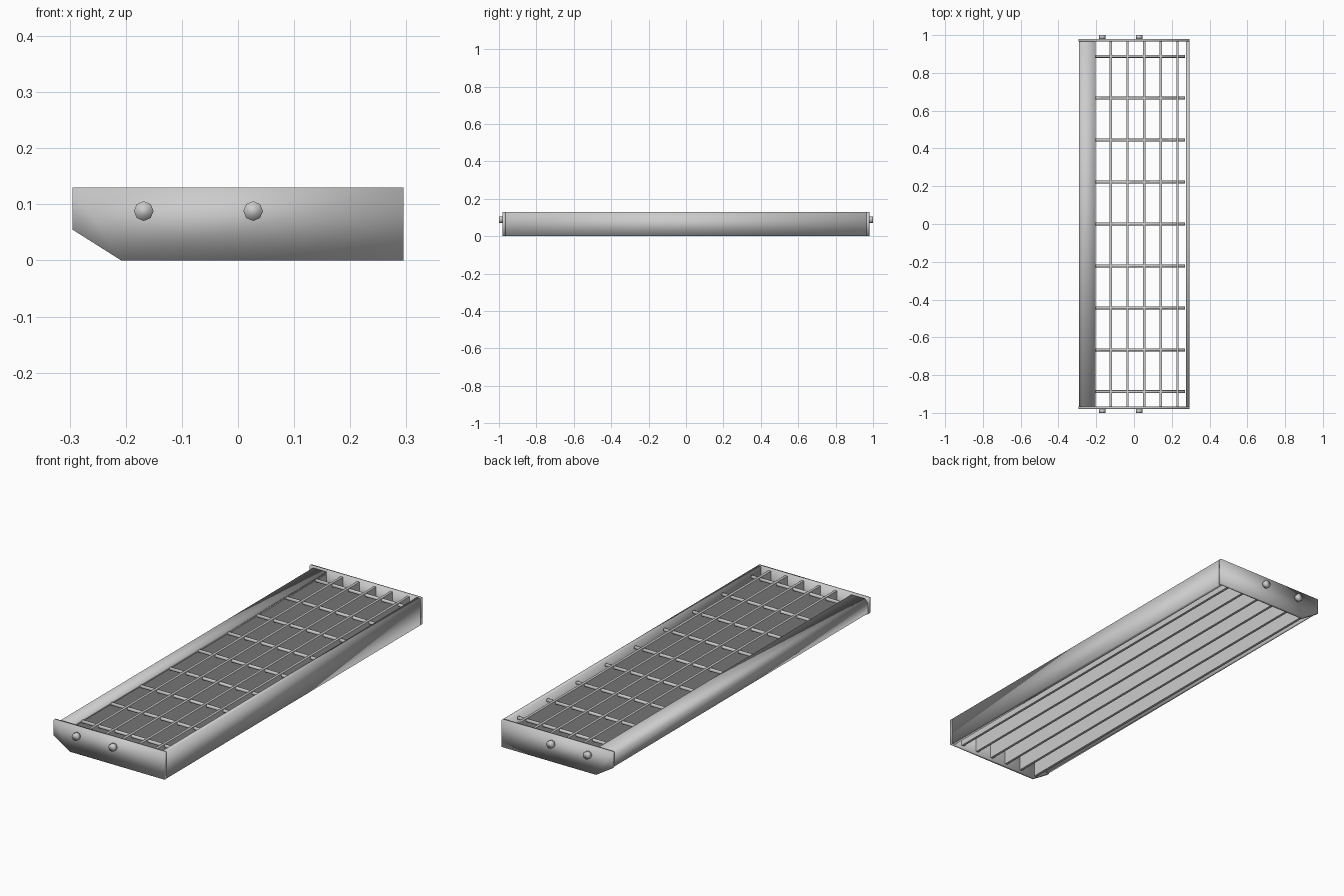
import bpy, bmesh
from math import pi
from mathutils import Matrix

if "Cube" in bpy.data.objects:
    bpy.data.objects.remove(bpy.data.objects["Cube"])


def finish(name, bm, full_smooth=True):
    bmesh.ops.recalc_face_normals(bm, faces=bm.faces)
    me = bpy.data.meshes.new(name)
    bm.to_mesh(me)
    bm.free()
    ob = bpy.data.objects.new(name, me)
    bpy.context.collection.objects.link(ob)
    for p in me.polygons:
        p.use_smooth = full_smooth
    return ob


def prism(name, profile, y0, y1, smooth=True):
    """Extrude an x/z profile along y."""
    bm = bmesh.new()
    face = bm.faces.new([bm.verts.new((x, y0, z)) for x, z in profile])
    ext = bmesh.ops.extrude_face_region(bm, geom=[face])["geom"]
    verts = [v for v in ext if isinstance(v, bmesh.types.BMVert)]
    bmesh.ops.translate(bm, verts=verts, vec=(0, y1 - y0, 0))
    return finish(name, bm, smooth)


def rect(x0, x1, z0, z1):
    return [(x0, z0), (x1, z0), (x1, z1), (x0, z1)]


def rod(name, center, length, radius, axis):
    bm = bmesh.new()
    rot = Matrix.Rotation(pi / 2, 4, axis)
    bmesh.ops.create_cone(bm, cap_ends=True, segments=8, radius1=radius,
                          radius2=radius, depth=length,
                          matrix=Matrix.Translation(center) @ rot)
    return finish(name, bm)


INNER, OUTER = 0.965, 0.98

# End plates with a clipped lower front corner, and their bolts
plate = [(-0.295, 0.055), (-0.208, 0), (0.295, 0), (0.295, 0.13), (-0.295, 0.13)]
for side, s in (("front", -1), ("back", 1)):
    prism(f"end_plate_{side}", plate, s * OUTER, s * INNER)
    for i, x in enumerate((-0.168, 0.027)):
        rod(f"bolt_{side}_{i}", (x, s * 0.99, 0.088), 0.02, 0.0175, 'X')

# Rear edge wall
prism("rear_wall", rect(0.276, 0.295, 0, 0.13), -INNER, INNER)

# Angled nosing strip along the tread edge
nosing = [(-0.292, 0.056), (-0.292, 0.108), (-0.276, 0.124), (-0.205, 0.124),
          (-0.205, 0.112), (-0.28, 0.112), (-0.28, 0.056)]
prism("nosing", nosing, -INNER, INNER)

# Long bearing bars
for i in range(6):
    x = -0.211 + i * 0.0882
    prism(f"bearing_bar_{i}", rect(x - 0.006, x + 0.006, 0.01, 0.122),
          -INNER, INNER, False)

# Round cross rods
for i in range(9):
    rod(f"cross_rod_{i}", (0.033, -0.888 + i * 0.222, 0.112), 0.476, 0.008, 'Y')
